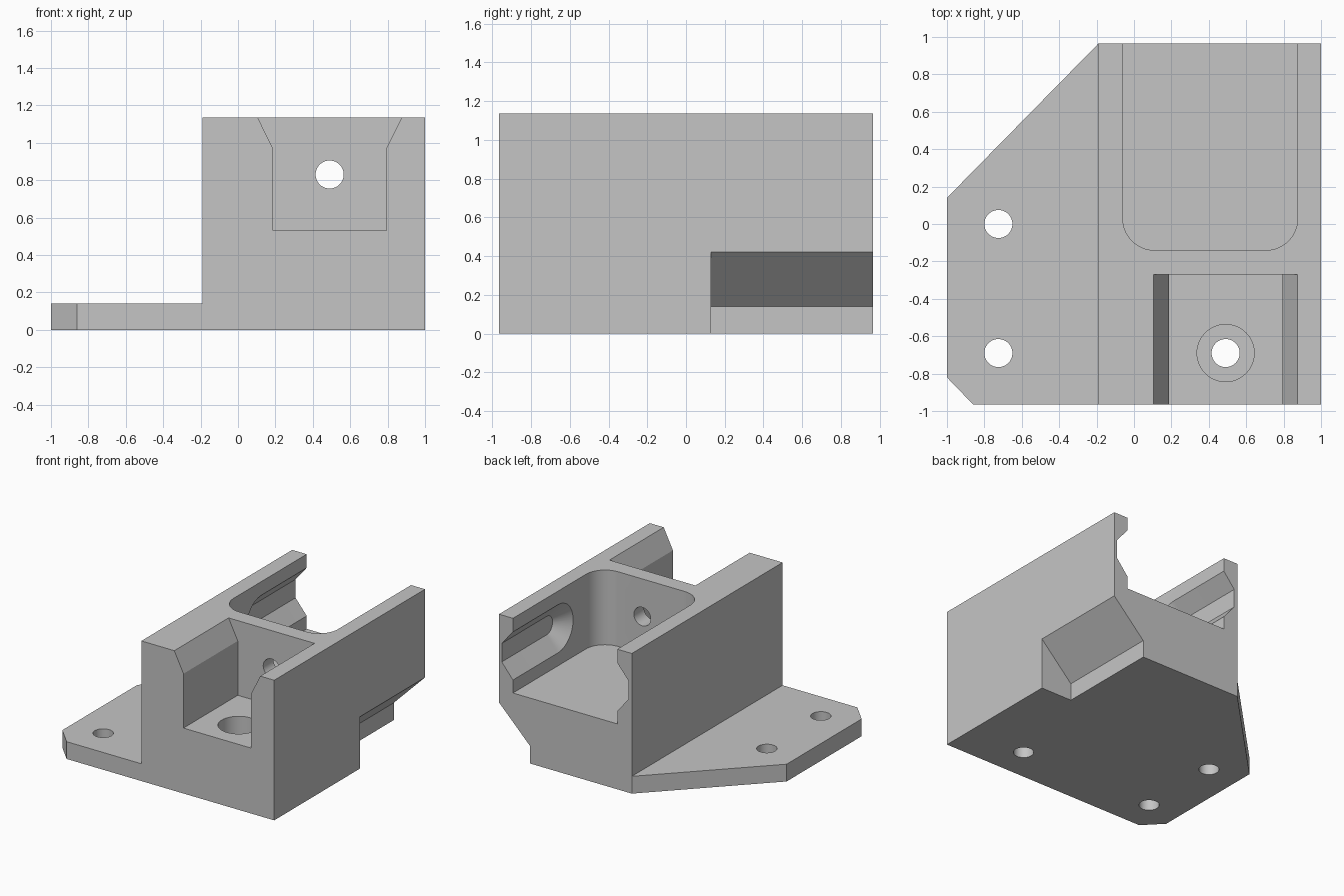
import bpy, bmesh
from math import sin, cos, pi, radians

cube = bpy.data.objects.get("Cube")
if cube:
    bpy.data.objects.remove(cube, do_unlink=True)

grey = bpy.data.materials.new("light_grey")
grey.use_nodes = True
grey.diffuse_color = (0.56, 0.56, 0.56, 1)
grey.node_tree.nodes["Principled BSDF"].inputs["Base Color"].default_value = grey.diffuse_color


def loft(name, ring_a, ring_b):
    """Closed solid between two rings of equal point count."""
    bm = bmesh.new()
    a = [bm.verts.new(p) for p in ring_a]
    b = [bm.verts.new(p) for p in ring_b]
    bm.faces.new(a[::-1])
    bm.faces.new(b)
    n = len(a)
    for i in range(n):
        j = (i + 1) % n
        bm.faces.new((a[i], a[j], b[j], b[i]))
    bmesh.ops.recalc_face_normals(bm, faces=bm.faces)
    mesh = bpy.data.meshes.new(name)
    bm.to_mesh(mesh)
    bm.free()
    mesh.materials.append(grey)
    obj = bpy.data.objects.new(name, mesh)
    bpy.context.collection.objects.link(obj)
    return obj


def prism_z(name, outline, z0, z1):
    return loft(name, [(x, y, z0) for x, y in outline], [(x, y, z1) for x, y in outline])


def prism_y(name, outline, y0, y1):
    return loft(name, [(x, y0, z) for x, z in outline], [(x, y1, z) for x, z in outline])


def arc(cx, cy, r, start, end, steps):
    angles = [radians(start + (end - start) * i / steps) for i in range(steps + 1)]
    return [(cx + r * cos(t), cy + r * sin(t)) for t in angles]


def circle(cx, cy, r):
    return arc(cx, cy, r, 0, 360, 48)[:-1]


def cut(target, cutter):
    cutter.hide_render = True
    mod = target.modifiers.new("cut", 'BOOLEAN')
    mod.operation = 'DIFFERENCE'
    mod.solver = 'EXACT'
    mod.object = cutter
    bpy.context.view_layer.objects.active = target
    bpy.ops.object.modifier_apply(modifier=mod.name)
    bpy.data.objects.remove(cutter, do_unlink=True)


# Shared sizes
TOP, BACK, FLOOR, PLATE = 1.135, 0.965, 0.53, 0.14
HOLE = 0.075
SCREW_X, SCREW_Y, AXIS_Z = 0.49, -0.69, 0.83

# Full footprint, then lower the mounting flange on the right side
bracket = prism_z("bracket", [(-0.86, -BACK), (1, -BACK), (1, BACK), (-0.19, BACK),
                              (-1, 0.14), (-1, -0.82)], 0, TOP)
cut(bracket, prism_z("flange_cutter", [(-1.3, -1.3), (-0.19, -1.3), (-0.19, 1.3), (-1.3, 1.3)],
                     PLATE, 1.5))

# Rear pocket, rounded at its two inner corners and open at the back
X0, X1, Y0, R = -0.06, 0.875, -0.14, 0.17
pocket = ([(X0, 1.3)] + arc(X0 + R, Y0 + R, R, 180, 270, 16)
          + arc(X1 - R, Y0 + R, R, 270, 360, 16) + [(X1, 1.3)])
cut(bracket, prism_z("pocket_cutter", pocket, FLOOR, 1.5))

# Front recess with flared upper edges
half = [(0.303, FLOOR), (0.303, 0.97), (0.385, TOP), (0.485, TOP + 0.2)]
recess = [(SCREW_X + x, z) for x, z in half] + [(SCREW_X - x, z) for x, z in half[::-1]]
cut(bracket, prism_y("recess_cutter", recess, -1.3, -0.27))

# Sloped undercut below the rear left edge
cut(bracket, prism_y("undercut_cutter", [(0.72, -0.2), (0.72, PLATE), (1.1, 0.52), (1.1, -0.2)],
                     0.13, 1.3))


# Tapered slots in both pocket walls, round at the inner end
def slot_ring(x, r):
    points = arc(0.39, AXIS_Z, r, 90, 270, 24)
    points = [(1.3, AXIS_Z + r)] + points + [(1.3, AXIS_Z - r)]
    return [(x, y, z) for y, z in points]


for wall, side in ((X0, -1), (X1, 1)):
    cut(bracket, loft("slot_cutter", slot_ring(wall - side * 0.05, 0.255),
                      slot_ring(wall + side * 0.1, HOLE)))

# Flange holes, counterbored floor hole and the hole through the cross wall
for x, y in ((-0.725, 0), (-0.725, SCREW_Y), (SCREW_X, SCREW_Y)):
    cut(bracket, prism_z("hole_cutter", circle(x, y, HOLE), -0.2, 0.7))
cut(bracket, prism_z("counterbore_cutter", circle(SCREW_X, SCREW_Y, 0.153), PLATE, 0.7))
cut(bracket, prism_y("wall_hole_cutter", circle(SCREW_X, AXIS_Z, HOLE), -0.4, 0.1))

# Smooth round walls, sharp edges
bpy.ops.object.select_all(action='DESELECT')
bracket.select_set(True)
bpy.context.view_layer.objects.active = bracket
bpy.ops.object.shade_smooth_by_angle(angle=radians(25))
